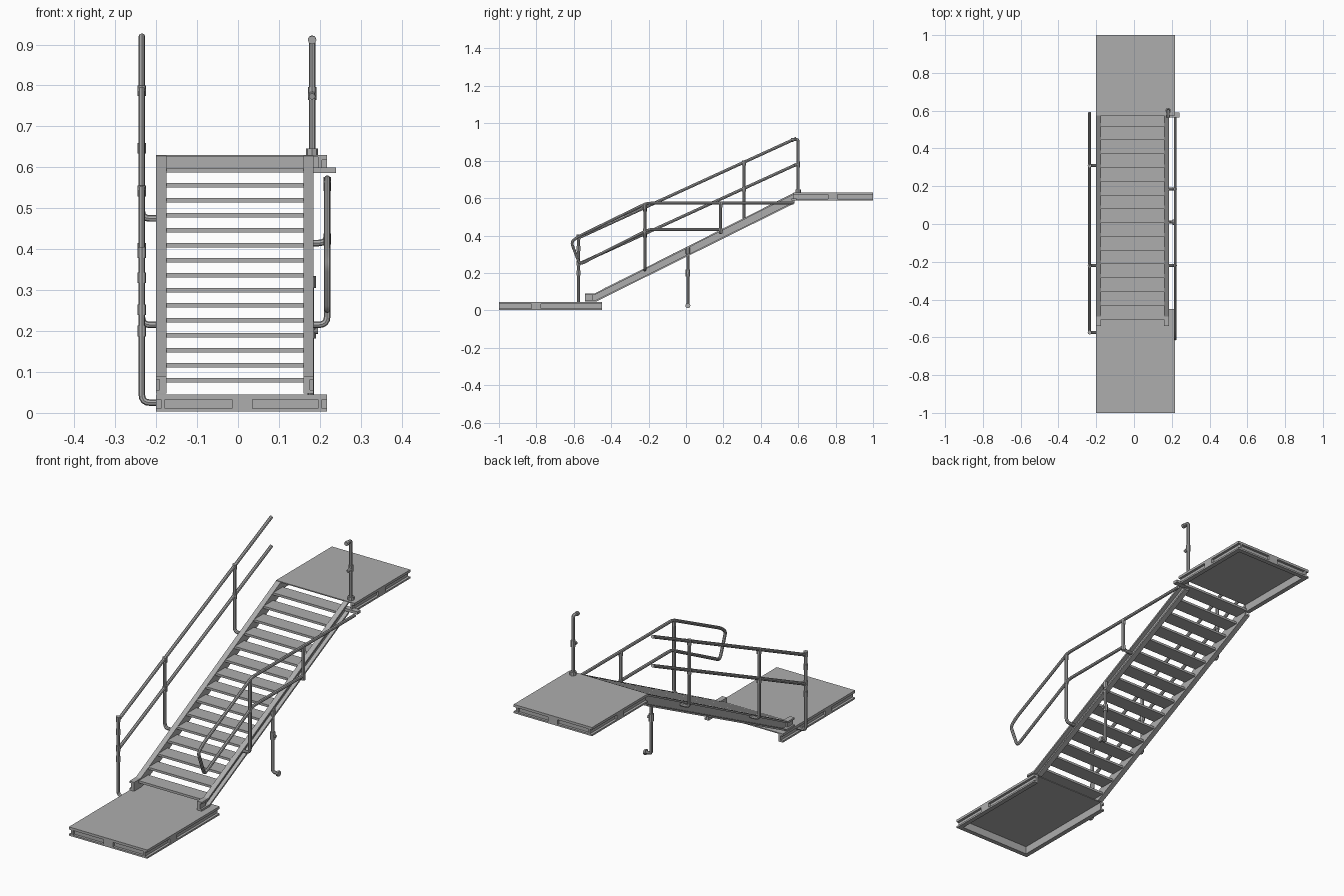
import bpy, bmesh
from mathutils import Vector

cube = bpy.data.objects.get("Cube")
if cube:
    bpy.data.objects.remove(cube)

steel = bpy.data.materials.new("grey_steel")
steel.use_nodes = True
COLOR = (0.42, 0.42, 0.42, 1)
steel.diffuse_color = COLOR
steel.node_tree.nodes["Principled BSDF"].inputs["Base Color"].default_value = COLOR


def finish(name, bm):
    bmesh.ops.recalc_face_normals(bm, faces=bm.faces)
    mesh = bpy.data.meshes.new(name)
    bm.to_mesh(mesh)
    bm.free()
    mesh.materials.append(steel)
    obj = bpy.data.objects.new(name, mesh)
    bpy.context.collection.objects.link(obj)
    return obj


def add_box(bm, x, y, z):
    verts = bmesh.ops.create_cube(bm, size=1)["verts"]
    for v in verts:
        v.co = Vector([(a + b) / 2 + c * (b - a) for c, (a, b) in zip(v.co, (x, y, z))])


def add_slab(bm, outline, x0, x1):
    """Extrude a (y, z) outline from x0 to x1."""
    face = bm.faces.new([bm.verts.new((x0, y, z)) for y, z in outline])
    new = bmesh.ops.extrude_face_region(bm, geom=[face])["geom"]
    for v in new:
        if isinstance(v, bmesh.types.BMVert):
            v.co.x = x1


def tube(name, points, r=0.008, bend=0.02):
    """Round pipe through the points, with rounded corners."""
    pts = [Vector(p) for p in points]
    path = [pts[0]]
    for a, b, c in zip(pts, pts[1:], pts[2:]):
        d0, d1 = a - b, c - b
        cut = min(bend, d0.length * 0.45, d1.length * 0.45)
        p, q = b + d0.normalized() * cut, b + d1.normalized() * cut
        for i in range(5):
            t = i / 4
            path.append(p * (1 - t) ** 2 + b * 2 * t * (1 - t) + q * t * t)
    path.append(pts[-1])
    curve = bpy.data.curves.new(name, "CURVE")
    curve.dimensions = "3D"
    curve.bevel_depth = r
    curve.bevel_resolution = 2
    curve.use_fill_caps = True
    spline = curve.splines.new("POLY")
    spline.points.add(len(path) - 1)
    for sp, p in zip(spline.points, path):
        sp.co = (*p, 1)
    curve.materials.append(steel)
    obj = bpy.data.objects.new(name, curve)
    bpy.context.collection.objects.link(obj)
    bpy.ops.object.select_all(action="DESELECT")
    obj.select_set(True)
    bpy.context.view_layer.objects.active = obj
    bpy.ops.object.convert(target="MESH")
    bpy.ops.object.shade_smooth_by_angle()


def sleeve(name, x, y, z, half=0.013, r=0.0105):
    tube(name, [(x, y, z - half), (x, y, z + half)], r)


# Landings: a deck plate with outward-facing channels on three sides
X0, X1 = -0.2, 0.217


def landing(name, y0, y1, z, outer, joint):
    bm = bmesh.new()
    add_box(bm, (X0, X1), (y0, y1), (z + 0.037, z + 0.042))
    d, w = 0.022, 0.012
    layers = [(0, 0.008, 0), (0.008, 0.03, w), (0.03, 0.037, 0)]
    for low, high, inset in layers:
        zz = (z + low, z + high)
        add_box(bm, (X0 + inset, X0 + d), (y0, y1), zz)
        add_box(bm, (X1 - d, X1 - inset), (y0, y1), zz)
        if outer < 0:
            add_box(bm, (X0 + d, X1 - d), (y0 + inset, y0 + d), zz)
        else:
            add_box(bm, (X0 + d, X1 - d), (y1 - d, y1 - inset), zz)
    # joint blocks filling the channel recesses
    zz = (z + 0.008, z + 0.03)
    for x in ((X0, X0 + w), (X1 - w, X1)):
        add_box(bm, x, (joint - 0.025, joint + 0.025), zz)
    end = (y0, y0 + w) if outer < 0 else (y1 - w, y1)
    add_box(bm, (-0.015, 0.035), end, zz)
    finish(name, bm)


landing("lower_landing", -1, -0.45, 0.003, -1, -0.8)
landing("upper_landing", 0.575, 1, 0.588, 1, 0.785)

# Stringers: sloped channels with flanges facing outward
top = [(-0.54, 0.09), (-0.49, 0.09), (0.58, 0.63)]
bottom = [(-0.54, 0.047), (-0.48, 0.047), (0.58, 0.572)]
T = 0.009


def shift(line, dz):
    return [(y, z + dz) for y, z in line]


for name, inner, outer in (("right_stringer", -0.175, -0.2), ("left_stringer", 0.16, 0.185)):
    bm = bmesh.new()
    web = inner + (outer - inner) * 0.25
    add_slab(bm, top + bottom[::-1], inner, web)
    add_slab(bm, top + shift(top, -T)[::-1], web, outer)
    add_slab(bm, shift(bottom, T) + bottom[::-1], web, outer)
    # foot gusset in the lower end of the channel
    add_box(bm, sorted((web, web + (outer - inner) * 0.4)), (-0.54, -0.5), (0.056, 0.081))
    finish(name, bm)

# Treads
bm = bmesh.new()
for i in range(15):
    y, z = -0.505 + 0.073 * i, 0.085 + 0.0367 * i
    add_box(bm, (-0.175, 0.16), (y, y + 0.073), (z - 0.011, z))
finish("treads", bm)

# Right handrail: two sloping rails on three posts
RX = -0.235
tube("right_top_rail", [(RX, -0.58, 0.385), (RX, 0.59, 0.92)])
tube("right_mid_rail", [(RX, -0.58, 0.245), (RX, 0.59, 0.78)])
for y, low, high in ((-0.575, 0.025, 0.4), (-0.22, 0.215, 0.55), (0.31, 0.475, 0.795)):
    tube("right_post", [(-0.19, y, low), (RX, y, low), (RX, y, high)], bend=0.03)
    sleeve("right_post_cap", RX, y, high - 0.008)
    sleeve("right_mid_sleeve", RX, y, high - 0.148)
sleeve("right_post_joint", RX, -0.575, 0.2)
sleeve("right_post_joint", RX, -0.575, 0.33)

# Left handrail: closed loop at the lower end, level rails beyond the bend
LX = 0.218
loop = [(0.575, 0.573), (-0.21, 0.573), (-0.575, 0.395), (-0.614, 0.365),
        (-0.568, 0.245), (-0.2, 0.432), (0.185, 0.432)]
tube("left_rail_loop", [(LX, y, z) for y, z in loop], 0.0075)
for y, low, high in ((-0.22, 0.215, 0.565), (0.185, 0.415, 0.573)):
    tube("left_post", [(0.17, y, low), (LX, y, low), (LX, y, high)], bend=0.03)
    sleeve("left_post_cap", LX, y, high - 0.01, r=0.0095)
    sleeve("left_mid_sleeve", LX, y, 0.425, r=0.0095)

# Bracket joining the level rail to the upper landing
bm = bmesh.new()
add_box(bm, (0.16, 0.24), (0.565, 0.59), (0.586, 0.599))
finish("rail_bracket", bm)

# Support leg under the left stringer, with an outward foot
SX = 0.178
tube("support_leg", [(0.21, 0.01, 0.025), (SX, 0.01, 0.025), (SX, 0.01, 0.33)])
tube("support_foot", [(0.204, 0.01, 0.025), (0.213, 0.01, 0.025)], 0.014)
sleeve("support_joint", SX, 0.01, 0.2, 0.018, 0.012)
sleeve("support_cap", SX, 0.01, 0.32, 0.015, 0.012)
tube("support_stub", [(SX, 0.01, 0.2), (0.195, 0.01, 0.2)], 0.007)

# Newel post on the upper landing with short elbows
NX = 0.181
tube("newel_post", [(NX, 0.57, 0.912), (NX, 0.6, 0.914), (NX, 0.6, 0.628)], bend=0.022)
tube("newel_end", [(NX, 0.563, 0.911), (NX, 0.576, 0.912)], 0.0105)
tube("newel_stub", [(NX, 0.6, 0.78), (NX, 0.577, 0.773)])
sleeve("newel_joint", NX, 0.6, 0.78, 0.016)
sleeve("newel_base", NX, 0.6, 0.637, 0.009, 0.015)
